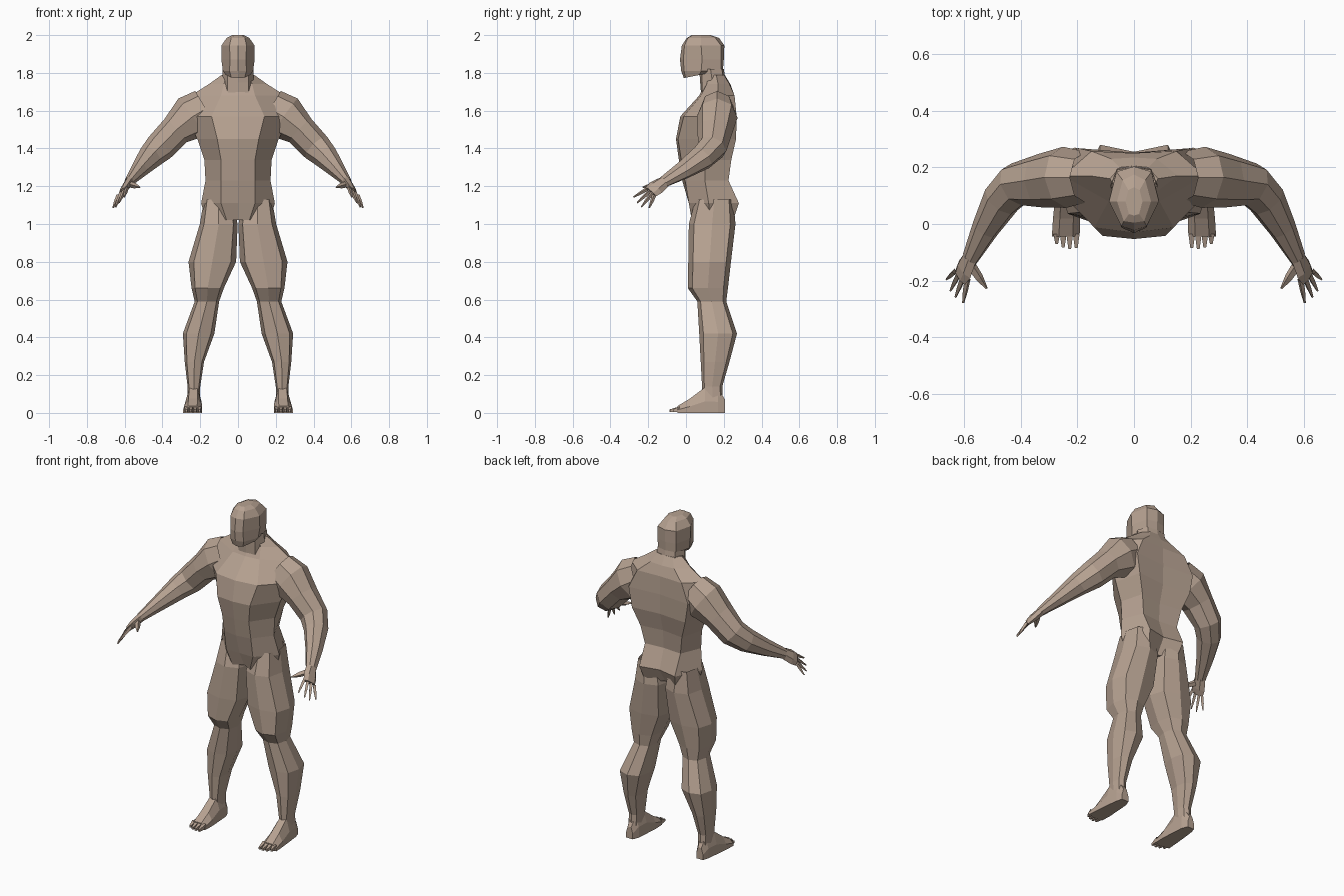
import bpy, bmesh, math
from mathutils import Vector

skin = bpy.data.materials.new("warm tan skin")
skin.diffuse_color = (0.47, 0.36, 0.285, 1)


def loft(name, rings, mirror=False, cap_start=False, cap_end=False):
    """Bridge a list of equal-length point rings into one flat-shaded part."""
    bm = bmesh.new()
    vs = [[bm.verts.new(p) for p in r] for r in rings]
    n = len(vs[0])
    for a, b in zip(vs, vs[1:]):
        for i in range(n):
            j = (i + 1) % n
            bm.faces.new((a[i], a[j], b[j], b[i]))
    if cap_start:
        bm.faces.new(vs[0][::-1])
    if cap_end:
        bm.faces.new(vs[-1])
    bmesh.ops.recalc_face_normals(bm, faces=bm.faces)
    me = bpy.data.meshes.new(name)
    bm.to_mesh(me)
    bm.free()
    me.materials.append(skin)
    ob = bpy.data.objects.new(name, me)
    bpy.context.collection.objects.link(ob)
    if mirror:
        ob.modifiers.new("mirror", 'MIRROR').use_mirror_merge = False
    return ob


def body_ring(z, yf, xf, yfc, xs, ys, xb, ybc, yb, tilt=0):
    """Symmetric eight-point section: front, front corner, side, back corner, back."""
    half = [(xf, yfc), (xs, ys), (xb, ybc)]
    pts = [(0, yf)] + half + [(0, yb)] + [(-x, y) for x, y in reversed(half)]
    return [Vector((x, y, z + tilt * y)) for x, y in pts]


def oval(xin, xout, yf, yb, z, n=8, fat=1.1):
    """Horizontal limb section with slightly squared corners."""
    cx, cy, rx, ry = (xin + xout) / 2, (yf + yb) / 2, (xout - xin) / 2, (yb - yf) / 2
    out = []
    for i in range(n):
        a = 2 * math.pi * i / n
        k = fat if i % 2 else 1
        out.append(Vector((cx + rx * k * math.cos(a), cy + ry * k * math.sin(a), z)))
    return out


def tube(name, path, n=8, cap_end=True):
    """Mirrored tube along (x, y, z, half width, half thickness) stations."""
    pts = [Vector(p[:3]) for p in path]
    rings = []
    for i, p in enumerate(path):
        d = (pts[min(i + 1, len(pts) - 1)] - pts[max(i - 1, 0)]).normalized()
        side = Vector((0, 1, 0))
        side = (side - d * side.dot(d)).normalized()
        up = d.cross(side)
        rings.append([pts[i] + side * p[3] * math.cos(2 * math.pi * k / n)
                      + up * p[4] * math.sin(2 * math.pi * k / n) for k in range(n)])
    return loft(name, rings, True, False, cap_end)


# Torso from crotch to collar
loft("torso", [body_ring(*r) for r in [
    (1.02, .06, .06, .03, .17, .13, .10, .25, .20),
    (1.11, .015, .09, .015, .195, .12, .12, .28, .255),
    (1.23, -.02, .09, -.005, .172, .10, .12, .225, .215),
    (1.34, -.038, .09, -.025, .178, .10, .14, .24, .222),
    (1.45, -.053, .11, -.042, .215, .10, .18, .265, .25),
    (1.57, -.03, .14, -.012, .28, .13, .20, .268, .252),
    (1.68, .07, .09, .08, .25, .17, .15, .257, .25),
    (1.74, .10, .075, .11, .155, .17, .08, .23, .235),
    (1.79, .11, .06, .12, .085, .16, .05, .20, .205)]], cap_start=True, cap_end=True)

# Neck
loft("neck", [body_ring(*r) for r in [
    (1.685, .08, .055, .085, .08, .14, .06, .21, .23),
    (1.75, .075, .055, .085, .083, .14, .06, .20, .212),
    (1.82, .07, .055, .085, .083, .13, .06, .19, .20)]])

# Head: jaw, cheek, brow and crown
loft("head", [body_ring(*r) for r in [
    (1.775, -.012, .035, -.002, .065, .07, .055, .16, .17, .2),
    (1.81, -.025, .045, -.01, .08, .08, .06, .185, .195),
    (1.87, -.032, .042, -.014, .088, .085, .062, .185, .2),
    (1.945, -.022, .045, -.008, .088, .08, .062, .185, .203),
    (1.985, .005, .036, .01, .06, .08, .04, .155, .175),
    (2.0, .03, .018, .035, .03, .08, .02, .12, .13)]], cap_start=True, cap_end=True)

# Legs: hip, thigh, knee, calf, ankle
loft("leg", [oval(*r) for r in [
    (.03, .18, .05, .25, 1.13),
    (.002, .202, .015, .262, 1.0),
    (.01, .262, .012, .238, .80),
    (.075, .246, .01, .222, .66),
    (.10, .229, .06, .213, .59),
    (.125, .292, .07, .27, .42),
    (.18, .282, .078, .23, .27),
    (.20, .267, .085, .192, .14),
    (.203, .267, .09, .195, .06)]], mirror=True)

# Feet: stations running from heel to ball
foot = []
for y, xin, xout, top in [(.207, .215, .26, .07), (.17, .2, .27, .13), (.10, .195, .278, .135),
                          (.02, .19, .286, .075), (-.045, .192, .29, .036)]:
    w = (xout - xin) * .25
    foot.append([Vector(p) for p in [(xin, y, 0), (xout, y, 0), (xout, y, top * .45),
                                     (xout - w, y, top), (xin + w, y, top), (xin, y, top * .5)]])
loft("foot", foot, True, True, True)

# Toes
for i, (x, tip) in enumerate([(.204, -.085), (.227, -.088), (.25, -.083), (.273, -.07)]):
    rings = [[Vector((x + sx * r, y, z)) for sx, z in [(-1, .004), (1, .004), (1, h), (-1, h)]]
             for y, r, h in [(-.035, .012, .034), (tip, .005, .018)]]
    loft(f"toe_{i + 1}", rings, True, False, True)

# Arms: shoulder, upper arm, elbow, forearm, wrist
tube("arm", [
    (.17, .165, 1.61, .09, .11),
    (.245, .165, 1.565, .108, .122),
    (.33, .153, 1.495, .095, .085),
    (.415, .14, 1.405, .078, .08),
    (.468, .085, 1.352, .07, .066),
    (.525, -.015, 1.285, .052, .045),
    (.578, -.12, 1.222, .034, .025)], cap_end=False)

# Palm
tube("palm", [
    (.573, -.11, 1.227, .034, .025),
    (.598, -.16, 1.192, .046, .021),
    (.613, -.187, 1.170, .04, .013)], n=6)

# Fingers and thumb: base, tip
for name, base, tip in [
        ("index_finger", (.588, -.195, 1.192), (.603, -.278, 1.142)),
        ("middle_finger", (.603, -.188, 1.178), (.63, -.258, 1.112)),
        ("ring_finger", (.619, -.178, 1.164), (.648, -.236, 1.09)),
        ("little_finger", (.633, -.168, 1.152), (.662, -.195, 1.085)),
        ("thumb", (.572, -.15, 1.21), (.52, -.228, 1.195))]:
    b, t = Vector(base), Vector(tip)
    m = b.lerp(t, .5)
    r = .017 if name == "thumb" else .011
    tube(name, [(*b, r, r), (*m, r * .85, r * .85), (*t, .004, .004)], n=4)
